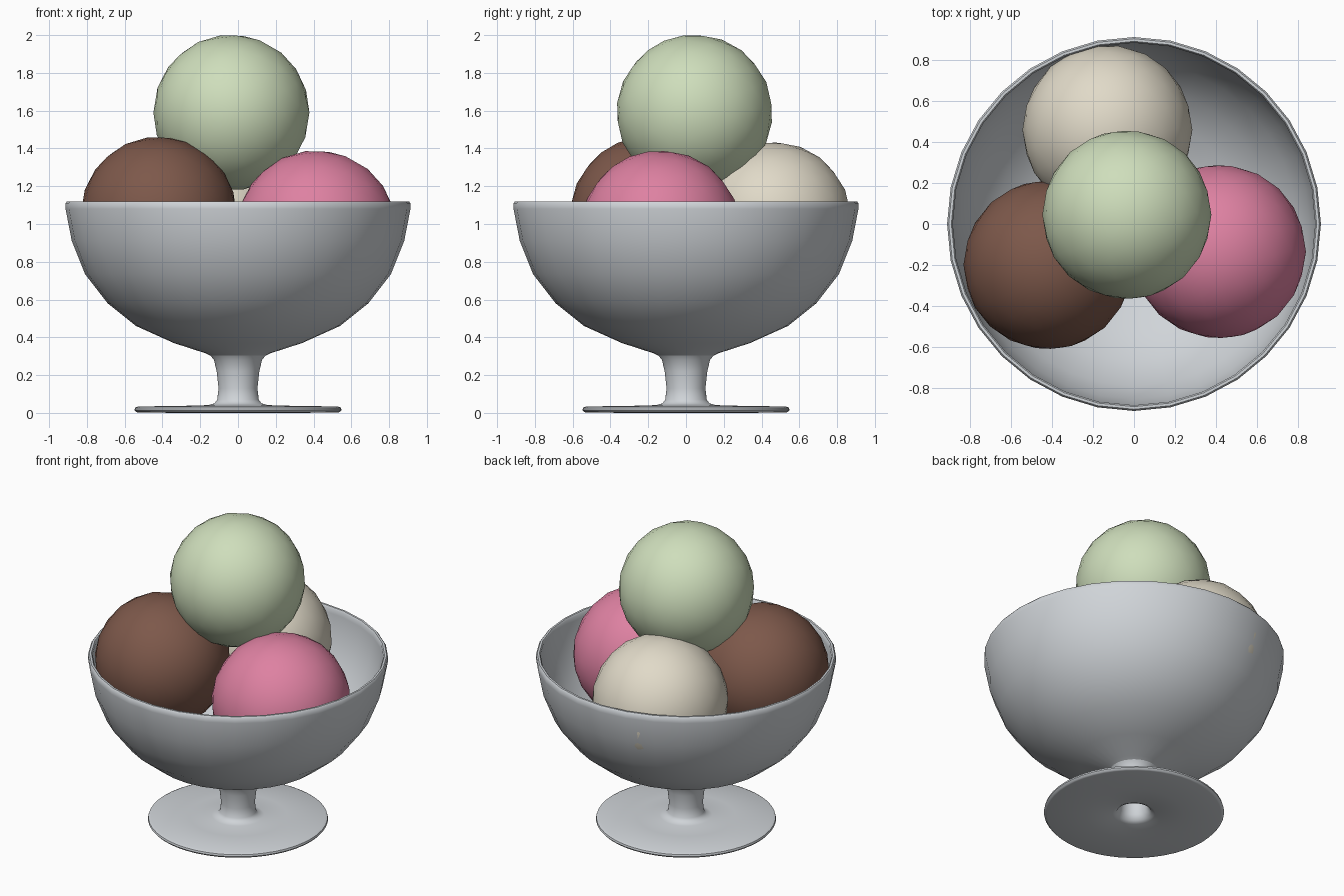
import bpy
import bmesh
import math
from mathutils import Matrix, Vector

if "Cube" in bpy.data.objects:
    bpy.data.objects.remove(bpy.data.objects["Cube"])


def material(name, rgb):
    mat = bpy.data.materials.new(name)
    mat.use_nodes = True
    mat.diffuse_color = (*rgb, 1)
    mat.node_tree.nodes["Principled BSDF"].inputs["Base Color"].default_value = (*rgb, 1)
    return mat


def finish(name, bm, mat):
    bmesh.ops.recalc_face_normals(bm, faces=bm.faces)
    mesh = bpy.data.meshes.new(name)
    bm.to_mesh(mesh)
    bm.free()
    mesh.materials.append(mat)
    obj = bpy.data.objects.new(name, mesh)
    bpy.context.collection.objects.link(obj)
    bpy.ops.object.select_all(action="DESELECT")
    obj.select_set(True)
    bpy.context.view_layer.objects.active = obj
    bpy.ops.object.shade_smooth_by_angle(angle=math.radians(50))
    return obj


def lathe(name, profile, mat, sides):
    """Spin a closed (radius, height) outline around the z axis."""
    bm = bmesh.new()
    rings = []
    for r, z in profile:
        rings.append([bm.verts.new(Matrix.Rotation(math.tau * i / sides, 3, "Z") @ Vector((r, 0, z)))
                      for i in range(sides)])
    for a, b in zip(rings, rings[1:] + rings[:1]):
        for i in range(sides):
            j = (i + 1) % sides
            bm.faces.new((a[i], a[j], b[j], b[i]))
    return finish(name, bm, mat)


def scoop(name, center, radius, mat):
    bm = bmesh.new()
    turn = Matrix.Translation(center) @ Matrix.Rotation(0.4, 4, "X")
    bmesh.ops.create_icosphere(bm, subdivisions=3, radius=radius, matrix=turn)
    return finish(name, bm, mat)


glass = material("pale grey glass", (0.63, 0.66, 0.69))
green = material("pistachio green", (0.62, 0.73, 0.50))
brown = material("chocolate brown", (0.205, 0.098, 0.069))
pink = material("strawberry pink", (0.73, 0.22, 0.36))
cream = material("vanilla cream", (0.75, 0.70, 0.58))

# Thin-walled bowl, open at the bottom into the hollow stem
lathe("bowl", [
    (0.13, 0.295), (0.17, 0.315), (0.34, 0.37), (0.54, 0.46), (0.69, 0.58), (0.81, 0.735),
    (0.88, 0.91), (0.913, 1.08), (0.913, 1.11), (0.905, 1.12), (0.892, 1.12), (0.885, 1.11),
    (0.885, 1.08), (0.855, 0.92), (0.79, 0.75), (0.67, 0.6), (0.525, 0.483),
    (0.33, 0.396), (0.16, 0.34), (0.105, 0.31),
], glass, 32)

# Hollow stem flaring into a flat round foot
lathe("stem_and_foot", [
    (0.15, 0.308), (0.127, 0.28), (0.113, 0.22), (0.103, 0.13), (0.11, 0.07), (0.125, 0.05),
    (0.16, 0.041), (0.30, 0.037), (0.53, 0.034), (0.545, 0.027), (0.548, 0.015), (0.54, 0.005),
    (0.53, 0.002), (0.30, 0.0), (0.13, 0.005), (0.105, 0.017), (0.088, 0.05), (0.079, 0.13),
    (0.088, 0.22), (0.1, 0.29), (0.115, 0.318),
], glass, 48)

# Four ice cream scoops
scoop("top_scoop", (-0.035, 0.045, 1.59), 0.413, green)
scoop("right_scoop", (-0.42, -0.2, 1.05), 0.413, brown)
scoop("left_scoop", (0.415, -0.135, 0.965), 0.425, pink)
scoop("back_scoop", (-0.13, 0.46, 1.02), 0.415, cream)
